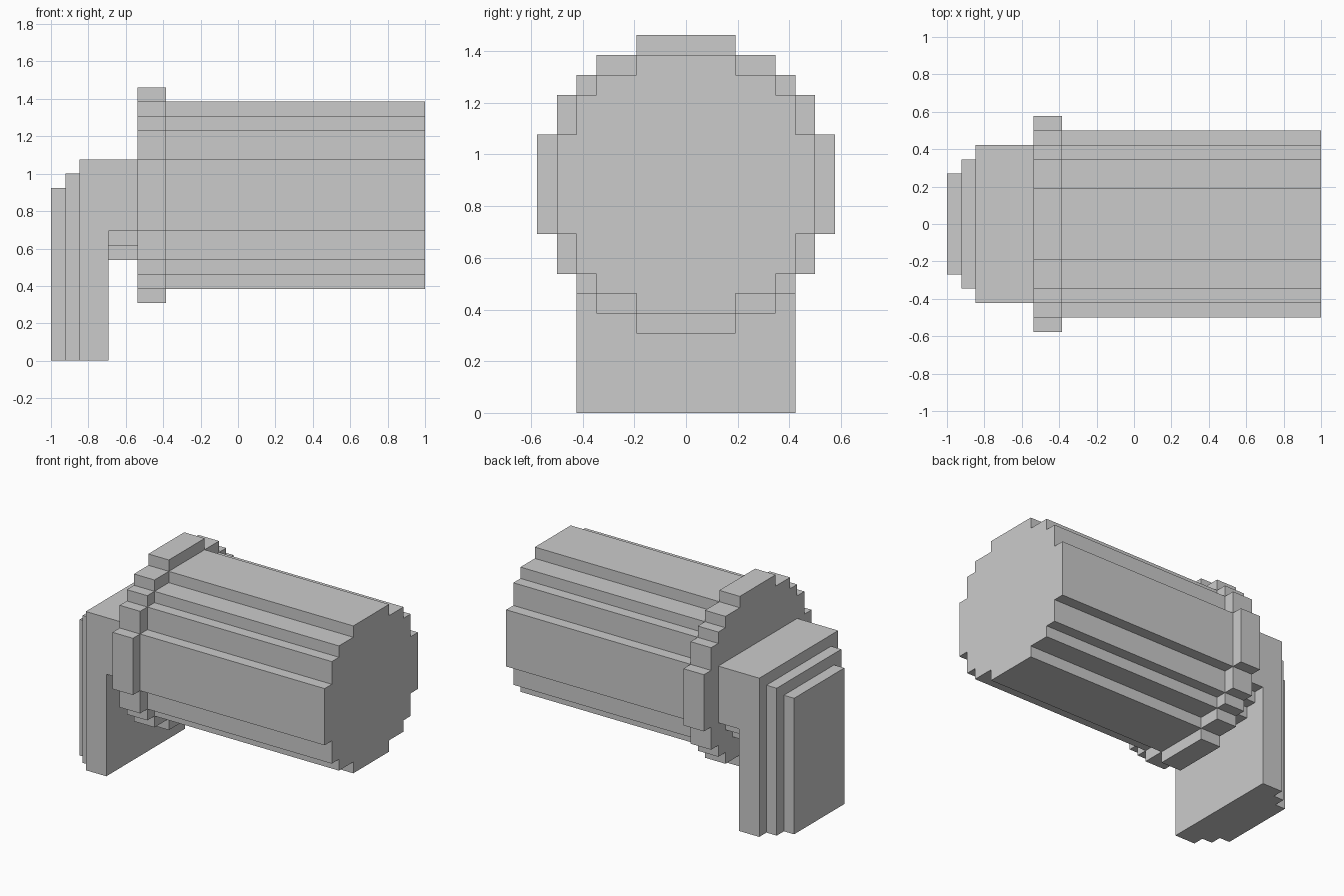
import bpy, bmesh

if "Cube" in bpy.data.objects:
    bpy.data.objects.remove(bpy.data.objects["Cube"])

U = 2 / 26  # one block of the stepped grid


def stepped_prism(name, x0, x1, steps):
    """Extrude a mirrored stepped outline along x.
    steps: (half width, bottom, top) in blocks, narrowest first."""
    right = []
    for i, (w, lo, hi) in enumerate(steps):          # bottom to widest
        right.append((w, lo))
        if i + 1 < len(steps) and steps[i + 1][1] != lo:
            right.append((w, steps[i + 1][1]))
    for i in range(len(steps) - 1, -1, -1):          # widest to top
        w, lo, hi = steps[i]
        if i + 1 < len(steps) and steps[i + 1][2] != hi:
            right.append((w, steps[i + 1][2]))
        if i == 0 or steps[i - 1][2] != hi or i == len(steps) - 1:
            right.append((w, hi))
    # drop narrower points lying on a shared flat top or bottom
    top, bottom = steps[0][2], steps[0][1]
    for level in (top, bottom):
        widest = max(w for w, z in right if z == level)
        right = [p for p in right if p[1] != level or p[0] == widest]
    outline = right + [(-w, z) for w, z in reversed(right)]

    bm = bmesh.new()
    face = bm.faces.new([bm.verts.new((x0 * U, y * U, z * U)) for y, z in outline])
    grown = bmesh.ops.extrude_face_region(bm, geom=[face])["geom"]
    bmesh.ops.translate(bm, vec=((x1 - x0) * U, 0, 0),
                        verts=[v for v in grown if isinstance(v, bmesh.types.BMVert)])
    bmesh.ops.recalc_face_normals(bm, faces=bm.faces)
    mesh = bpy.data.meshes.new(name)
    bm.to_mesh(mesh)
    bm.free()
    obj = bpy.data.objects.new(name, mesh)
    bpy.context.collection.objects.link(obj)
    return obj


# Main barrel and the collar one block larger all round
stepped_prism("barrel", -5, 13,
              [(2.5, 5, 18), (4.5, 6, 17), (5.5, 7, 16), (6.5, 9, 14)])
stepped_prism("collar", -7, -5,
              [(2.5, 4, 19), (4.5, 5, 18), (5.5, 6, 17), (6.5, 7, 16), (7.5, 9, 14)])

# Neck joining collar to the upright plate
stepped_prism("neck", -9, -7, [(3.5, 7, 14), (4.5, 8, 14), (5.5, 9, 14)])

# Upright plate with two smaller layers on its outer face
stepped_prism("plate", -11, -9, [(5.5, 0, 14)])
stepped_prism("plate_middle_layer", -12, -11, [(4.5, 0, 13)])
stepped_prism("plate_outer_layer", -13, -12, [(3.5, 0, 12)])
